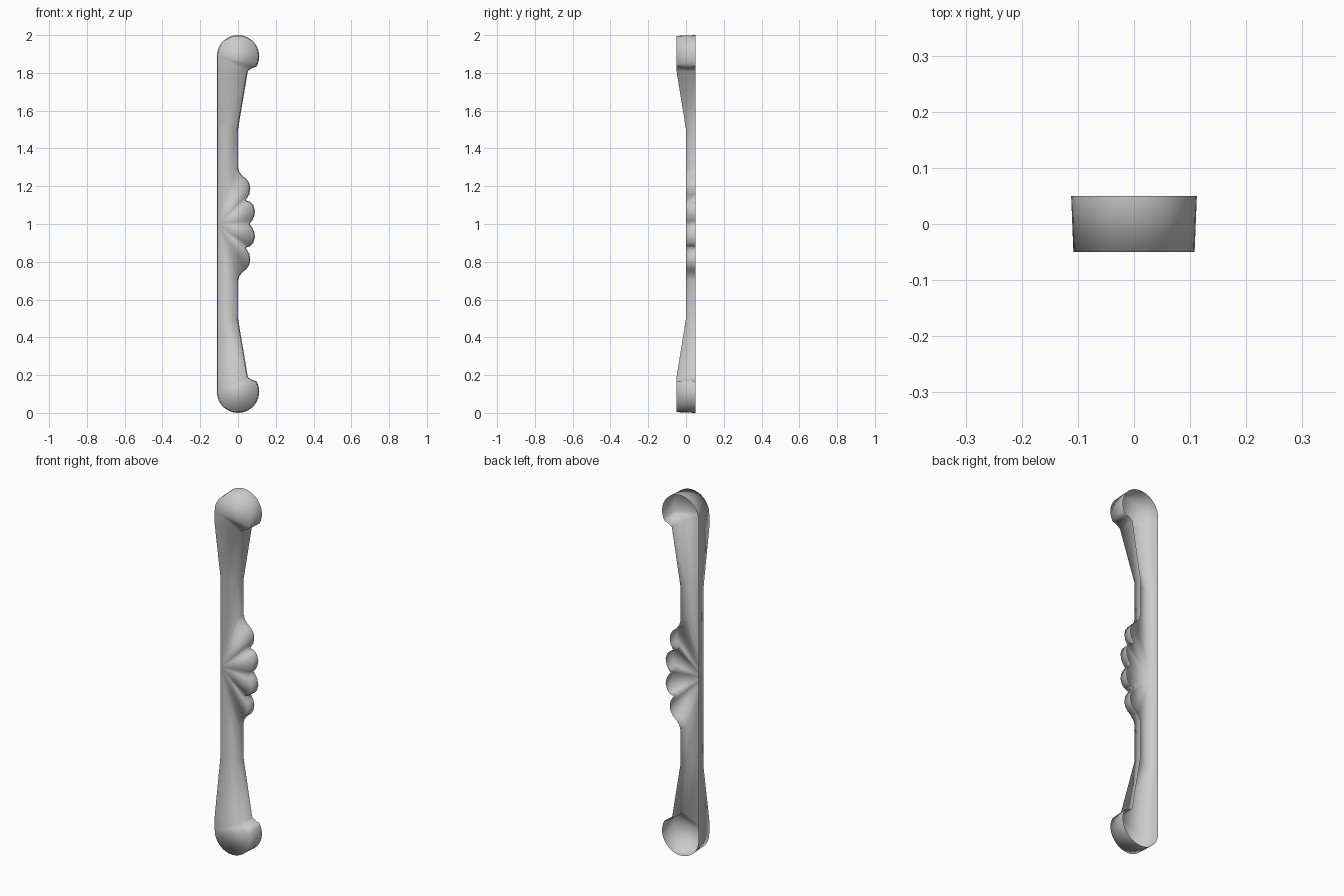
import bpy, bmesh
from math import cos, sin, radians
from mathutils import Vector

if "Cube" in bpy.data.objects:
    bpy.data.objects.remove(bpy.data.objects["Cube"])

# upper half of the outline, heights measured from the middle: left edge, round head, neck, lobes
left = [(-.112, 0), (-.112, .5), (-.112, .81)]
head = [(.112 * cos(radians(a)), .888 + .112 * sin(radians(a))) for a in range(180, -31, -10)]
head += [(.08, .828), (.067, .82)]
neck = [(.052, .81), (0, .5)]
lobes = [(0, .30), (.006, .278), (.025, .253), (.045, .238), (.06, .215), (.065, .19),
         (.06, .158), (.04, .125), (.062, .119), (.08, .102), (.09, .07),
         (.085, .04), (.075, .018), (.06, 0)]
path = [Vector(p) for p in left + head + neck + lobes]
n = len(path)


def front_depth(z):
    """Front surface steps forward from the shaft to the heads."""
    t = min(max((z - .5) / .31, 0), 1)
    return -.05 * t


def inset(i):
    """Point pulled slightly inward, giving the side walls their taper."""
    d = (path[min(i + 1, n - 1)] - path[max(i - 1, 0)]).normalized()
    p = path[i] + .004 * Vector((d.y, -d.x))
    if i in (0, n - 1):
        p.y = 0
    return p


bm = bmesh.new()
back = [bm.verts.new((p.x, .05, p.y)) for p in path]
front = []
for i, p in enumerate(path):
    q = inset(i)
    front.append(bm.verts.new((q.x, front_depth(p.y), q.y)))

# side walls
for i in range(n - 1):
    bm.faces.new((back[i], back[i + 1], front[i + 1], front[i]))

# front: head, tapering neck, shaft and lobes fanned from the left middle (back stays open)
k = len(left) + len(head)
bm.faces.new(front[2:k + 1])
bm.faces.new((front[1], front[2], front[k], front[k + 1]))
bm.faces.new((front[0], front[1], front[k + 1]))
for i in range(k + 1, n - 1):
    bm.faces.new((front[0], front[i], front[i + 1]))

bmesh.ops.recalc_face_normals(bm, faces=bm.faces[:])
if sum(f.normal.y * f.calc_area() for f in bm.faces) > 0:
    bmesh.ops.reverse_faces(bm, faces=bm.faces[:])
for f in bm.faces:
    f.smooth = True

mesh = bpy.data.meshes.new("pull_handle")
bm.to_mesh(mesh)
bm.free()
handle = bpy.data.objects.new("pull_handle", mesh)
bpy.context.collection.objects.link(handle)
handle.location.z = 1

# lower half mirrors the upper half
mirror = handle.modifiers.new("mirror", 'MIRROR')
mirror.use_axis = (False, False, True)
mirror.merge_threshold = .001
